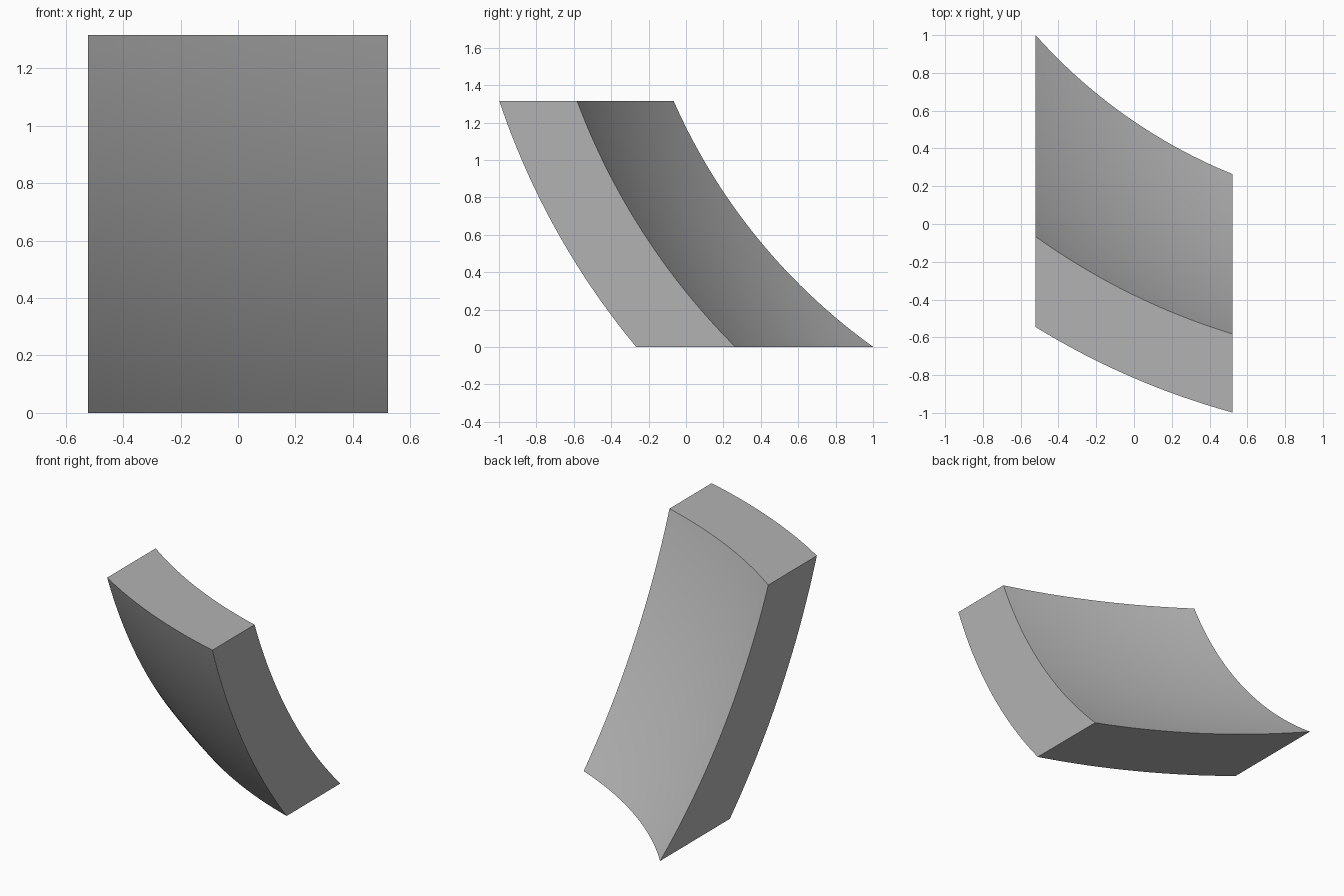
import bpy, bmesh, math
from mathutils import Matrix, Vector

if "Cube" in bpy.data.objects:
    bpy.data.objects.remove(bpy.data.objects["Cube"])

HALF_W, HEIGHT = 0.522, 1.315
CENTRE = Vector((1.58, 2.87, 2.607))   # common centre of both spherical faces
OUTER_R, INNER_R = 4.213, 3.835


def shell_y(x, z, radius):
    """Front-to-back position of a spherical face."""
    return CENTRE.y - math.sqrt(radius ** 2 - (x - CENTRE.x) ** 2 - (z - CENTRE.z) ** 2)


# Upright rectangular grid, extruded into a slab
bm = bmesh.new()
bmesh.ops.create_grid(bm, x_segments=24, y_segments=32, size=1)
bmesh.ops.transform(bm, verts=bm.verts, matrix=Matrix((
    (HALF_W, 0, 0, 0),
    (0, 0, 1, 0),
    (0, HEIGHT / 2, 0, HEIGHT / 2),
    (0, 0, 0, 1))))
outer = list(bm.verts)
result = bmesh.ops.extrude_face_region(bm, geom=bm.faces[:], use_keep_orig=True)
inner = [g for g in result["geom"] if isinstance(g, bmesh.types.BMVert)]

# Bend the two sheets onto the concentric spheres
for verts, radius in ((outer, OUTER_R), (inner, INNER_R)):
    for v in verts:
        v.co.y = shell_y(v.co.x, v.co.z, radius)
bmesh.ops.recalc_face_normals(bm, faces=bm.faces)

mesh = bpy.data.meshes.new("curved_shell_block")
bm.to_mesh(mesh)
bm.free()
block = bpy.data.objects.new("curved_shell_block", mesh)
bpy.context.collection.objects.link(block)

# Plain grey
grey = bpy.data.materials.new("plain_grey")
grey.use_nodes = True
colour = (0.45, 0.45, 0.45, 1)
grey.diffuse_color = colour
grey.node_tree.nodes["Principled BSDF"].inputs["Base Color"].default_value = colour
mesh.materials.append(grey)

# Smooth curved faces, sharp rims
bpy.ops.object.select_all(action="DESELECT")
block.select_set(True)
bpy.context.view_layer.objects.active = block
bpy.ops.object.shade_smooth_by_angle(angle=math.radians(30))
